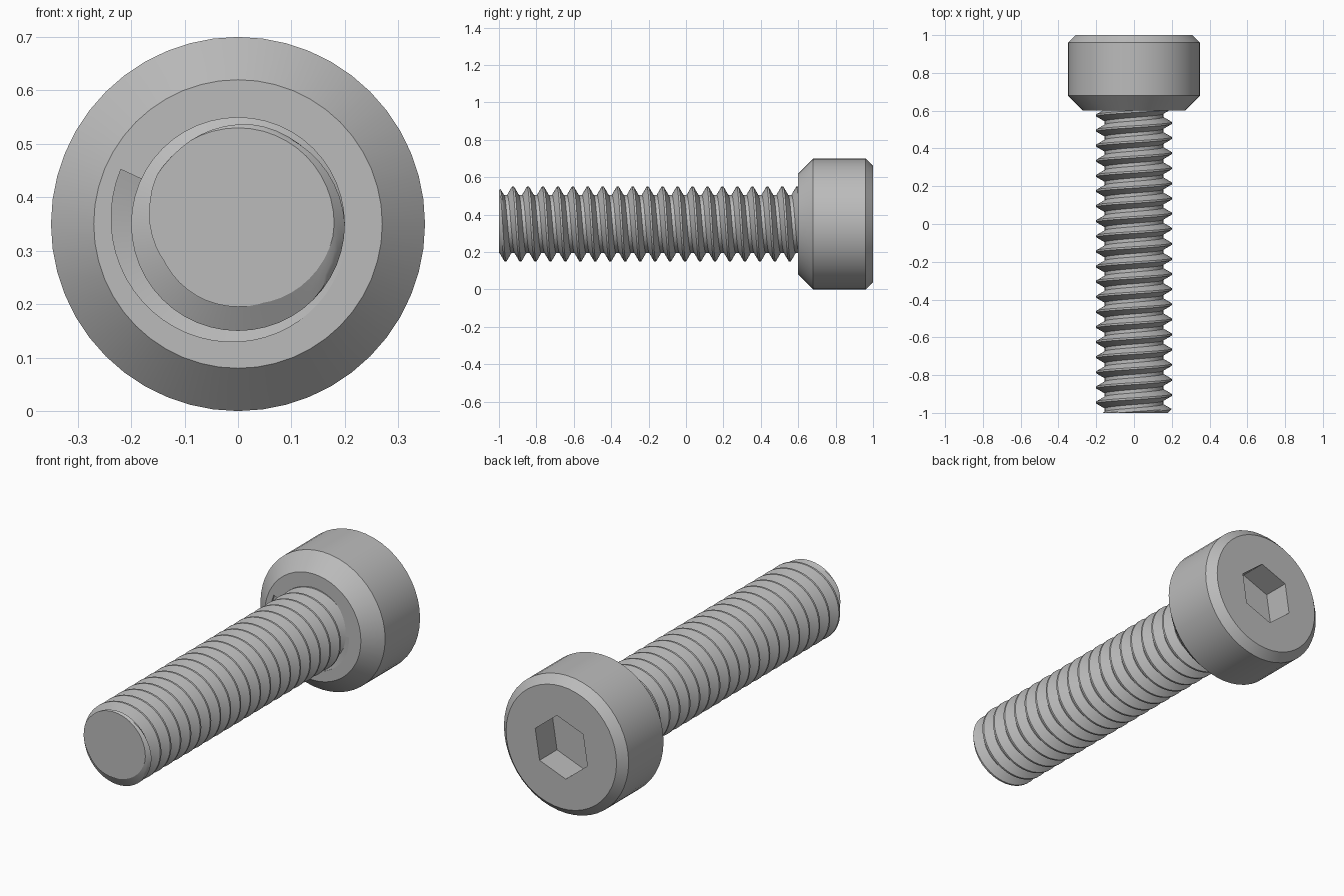
import bpy, bmesh, math
from mathutils import Matrix

cube = bpy.data.objects.get("Cube")
if cube:
    bpy.data.objects.remove(cube, do_unlink=True)

AXIS_Z = 0.35          # height of the screw axis
PITCH = 0.08
CREST, ROOT = 0.2, 0.155
TIP, SEAT, BACK = -1.0, 0.6, 1.0

steel = bpy.data.materials.new("steel grey")
steel.use_nodes = True
grey = (0.5, 0.5, 0.5, 1)
steel.diffuse_color = grey
steel.node_tree.nodes["Principled BSDF"].inputs["Base Color"].default_value = grey


def around(r, y, angle):
    """Point at radius r and depth y; the angle runs from +z towards +x."""
    return (r * math.sin(angle), y, AXIS_Z + r * math.cos(angle))


def finish(name, bm):
    bmesh.ops.recalc_face_normals(bm, faces=bm.faces)
    mesh = bpy.data.meshes.new(name)
    bm.to_mesh(mesh)
    bm.free()
    obj = bpy.data.objects.new(name, mesh)
    bpy.context.collection.objects.link(obj)
    mesh.materials.append(steel)
    return obj


def skin(name, rings, closed_ring=True, loop=False):
    """Join a list of point rings into a solid; cap the ends unless looped."""
    bm = bmesh.new()
    rows = [[bm.verts.new(p) for p in ring] for ring in rings]
    n = len(rows[0])
    for a, b in zip(rows, rows[1:]):
        for i in range(n):
            j = (i + 1) % n
            bm.faces.new((a[i], a[j], b[j], b[i]))
    bm.faces.new(rows[0])
    bm.faces.new(rows[-1])
    return finish(name, bm)


def ring(r, y, n, turn=0.0):
    return [around(r, y, turn + math.tau * i / n) for i in range(n)]


def cut(target, cutter):
    mod = target.modifiers.new("cut", "BOOLEAN")
    mod.operation, mod.solver, mod.object = "DIFFERENCE", "EXACT", cutter
    bpy.context.view_layer.objects.active = target
    bpy.ops.object.modifier_apply(modifier=mod.name)
    bpy.data.objects.remove(cutter, do_unlink=True)


def smooth(obj, degrees):
    bpy.ops.object.select_all(action="DESELECT")
    obj.select_set(True)
    bpy.context.view_layer.objects.active = obj
    bpy.ops.object.shade_smooth_by_angle(angle=math.radians(degrees))


# Head: chamfered cylinder
profile = [(0.27, SEAT), (0.35, 0.68), (0.35, 0.96), (0.31, BACK)]
head = skin("head", [ring(r, y, 48) for r, y in profile])

# Hexagonal drive socket
turn = math.radians(9)
cut(head, skin("socket_cutter", [ring(0.157, y, 6, turn) for y in (0.86, 1.1)]))

# Thread run-out groove, deepening around the underside of the head
groove = []
for i in range(33):
    t = i / 32
    angle = math.radians(90 + 205 * t)
    outer, floor = 0.203 + 0.039 * t, SEAT + 0.002 + 0.04 * t
    groove.append([around(0.15, 0.55, angle), around(outer, 0.55, angle),
                   around(outer, SEAT + 0.01 * t, angle), around(0.15, floor, angle)])
cut(head, skin("runout_cutter", groove))
smooth(head, 30)

# Threaded shank: a helical sheet, trimmed flat at the tip
SEG, TURNS = 48, 23
START = TIP - 0.005 - PITCH          # crest depth at the top of the first turn
flank = [0, 0.25, 0.5, 0.75, 1]
shape = [(-0.031 + 0.026 * f, ROOT + (CREST - ROOT) * f) for f in flank]
shape += [(-d, r) for d, r in reversed(shape)]

bm = bmesh.new()
columns = []
for s in range(SEG + 1):
    angle = math.tau * s / SEG
    column = []
    for k in range(-1, TURNS):
        for d, r in shape:
            y = START + PITCH * (k + s / SEG) + d
            r = min(r, 0.18 + max(y - TIP, -0.02))   # tip chamfer
            column.append(bm.verts.new(around(r, y, angle)))
    columns.append(column)
for a, b in zip(columns, columns[1:]):
    for i in range(len(a) - 1):
        bm.faces.new((a[i], b[i], b[i + 1], a[i + 1]))
bmesh.ops.remove_doubles(bm, verts=bm.verts, dist=1e-5)

for y, side in ((TIP, -1), (0.66, 1)):
    cutset = bm.verts[:] + bm.edges[:] + bm.faces[:]
    res = bmesh.ops.bisect_plane(bm, geom=cutset, plane_co=(0, y, 0),
                                 plane_no=(0, side, 0), clear_outer=True)
    rim = [e for e in res["geom_cut"] if isinstance(e, bmesh.types.BMEdge)]
    bmesh.ops.holes_fill(bm, edges=rim, sides=0)
shank = finish("threaded_shank", bm)
smooth(shank, 30)
